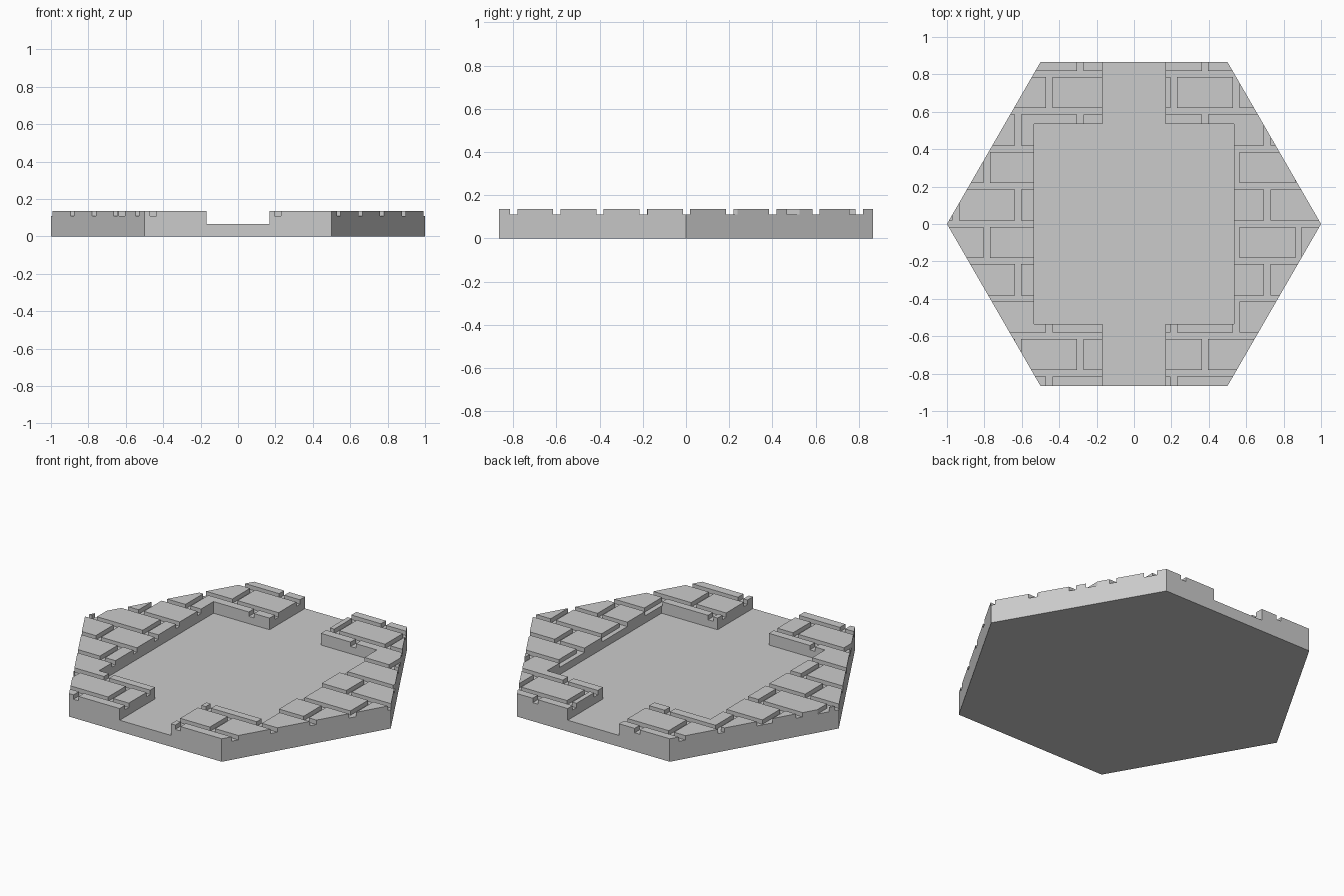
import bpy, bmesh, math

HEIGHT, FLOOR, GROOVE = 0.136, 0.067, 0.11   # wall top, sunken floor, groove bottom
ROOM, PATH = 0.535, 0.168                    # half widths of room and passage
COURSE, BRICK, GAP = 0.2, 1 / 3, 0.034       # brick pattern

cube = bpy.data.objects.get("Cube")
if cube:
    bpy.data.objects.remove(cube, do_unlink=True)

stone = bpy.data.materials.new("grey stone")
stone.use_nodes = True
colour = (0.6, 0.6, 0.6, 1)
stone.diffuse_color = colour
stone.node_tree.nodes["Principled BSDF"].inputs["Base Color"].default_value = colour


def prisms(name, outlines, z0, z1):
    """One object holding an upright prism for each outline."""
    bm = bmesh.new()
    for outline in outlines:
        face = bm.faces.new([bm.verts.new((x, y, z0)) for x, y in outline])
        top = bmesh.ops.extrude_face_region(bm, geom=[face])["geom"]
        bmesh.ops.translate(bm, vec=(0, 0, z1 - z0),
                            verts=[v for v in top if isinstance(v, bmesh.types.BMVert)])
    bmesh.ops.recalc_face_normals(bm, faces=bm.faces)
    mesh = bpy.data.meshes.new(name)
    bm.to_mesh(mesh)
    bm.free()
    mesh.materials.append(stone)
    obj = bpy.data.objects.new(name, mesh)
    bpy.context.collection.objects.link(obj)
    return obj


def rect(x, y, half_x, half_y):
    return [(x - half_x, y - half_y), (x + half_x, y - half_y),
            (x + half_x, y + half_y), (x - half_x, y + half_y)]


def carve(target, cutter):
    cutter.hide_render = True
    mod = target.modifiers.new(cutter.name, "BOOLEAN")
    mod.operation = "DIFFERENCE"
    mod.solver = "EXACT"
    mod.object = cutter
    bpy.context.view_layer.objects.active = target
    bpy.ops.object.modifier_apply(modifier=mod.name)
    bpy.data.objects.remove(cutter, do_unlink=True)


# Hexagonal slab
hexagon = [(math.cos(i * math.pi / 3), math.sin(i * math.pi / 3)) for i in range(6)]
tile = prisms("hexagonal_room_tile", [hexagon], 0, HEIGHT)

# Square room with a passage running out of the front and back
quarter = [(ROOM, ROOM), (PATH, ROOM), (PATH, 1)]
half = quarter + [(-x, y) for x, y in reversed(quarter)]
cross = half + [(-x, -y) for x, y in half]
carve(tile, prisms("room_cutter", [cross], FLOOR, 0.3))

# Grooves between the brick courses
courses = [rect(0, k * COURSE + 0.002, 1.2, GAP / 2) for k in range(-4, 5)]
carve(tile, prisms("course_cutter", courses, GROOVE, 0.3))

# Staggered joints between the bricks of each course
joints = []
for row in range(-5, 5):
    shift = 0.213 if row % 2 else 0.213 + BRICK / 2
    for n in range(-4, 3):
        x = shift + n * BRICK
        if abs(x) > PATH:
            joints.append(rect(x, (row + 0.5) * COURSE + 0.002, GAP / 2, COURSE / 2 - 0.005))
carve(tile, prisms("joint_cutter", joints, GROOVE, 0.3))
